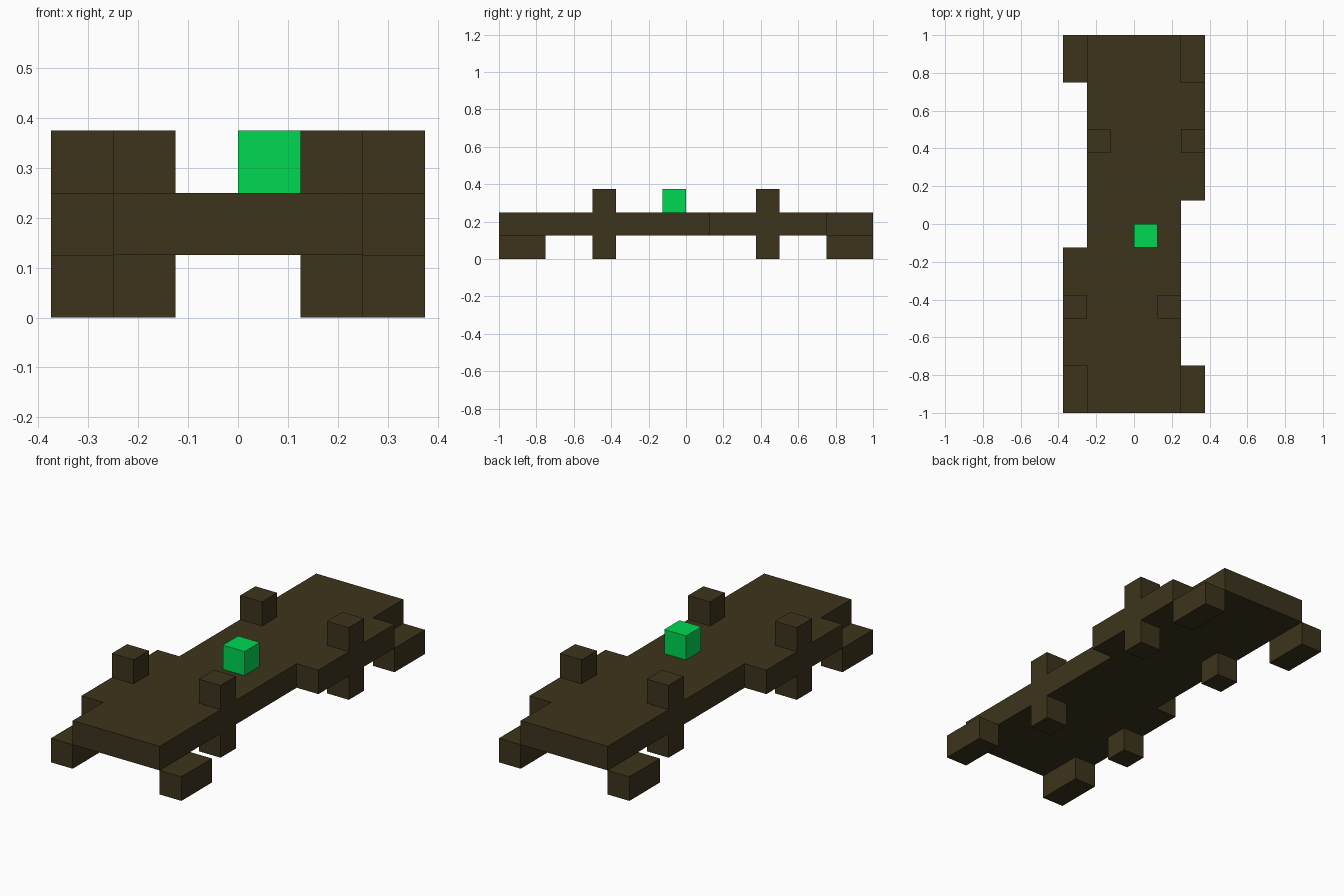
import bpy, bmesh

if "Cube" in bpy.data.objects:
    bpy.data.objects.remove(bpy.data.objects["Cube"])

U = 0.125  # one block


def material(name, rgb):
    m = bpy.data.materials.new(name)
    m.diffuse_color = (*rgb, 1)
    m.use_nodes = True
    m.node_tree.nodes["Principled BSDF"].inputs["Base Color"].default_value = m.diffuse_color
    return m


BROWN = material("dark brown", (0.045, 0.034, 0.0115))
GREEN = material("bright green", (0.0, 0.69, 0.083))


def prism(name, outline, z0, z1, mat):
    """Extrude a plan outline, measured in blocks, from z0 to z1."""
    bm = bmesh.new()
    base = bm.faces.new([bm.verts.new((x * U, y * U, z0 * U)) for x, y in outline])
    ext = bmesh.ops.extrude_face_region(bm, geom=[base])
    top = [v for v in ext["geom"] if isinstance(v, bmesh.types.BMVert)]
    bmesh.ops.translate(bm, verts=top, vec=(0, 0, (z1 - z0) * U))
    bmesh.ops.recalc_face_normals(bm, faces=bm.faces[:])
    me = bpy.data.meshes.new(name)
    bm.to_mesh(me)
    bm.free()
    me.materials.append(mat)
    ob = bpy.data.objects.new(name, me)
    bpy.context.collection.objects.link(ob)


def block(name, x, y, z, length=1, mat=BROWN):
    """Block one unit wide and high, with its low corner at x, y, z."""
    prism(name, [(x, y), (x + 1, y), (x + 1, y + length), (x, y + length)], z, z + 1, mat)


# Flat body with a raised side ledge, repeated by a half turn
half = [(2, -8), (2, 1), (3, 1), (3, 6), (2, 6), (2, 8)]
prism("body", half + [(-x, -y) for x, y in half], 1, 2, BROWN)

# Long corner feet
for side, x in (("right", 2), ("left", -3)):
    block("front_foot_" + side, x, -8, 0, 2)
    block("back_foot_" + side, x, 6, 0, 2)

# Legs with a matching stud above each
for name, x, y in (("back_right", 2, 3), ("back_left", -2, 3),
                   ("front_right", 1, -4), ("front_left", -3, -4)):
    block("leg_" + name, x, y, 0)
    block("stud_" + name, x, y, 2)

# Green block on the deck
block("green_block", 0, -1, 2, mat=GREEN)
